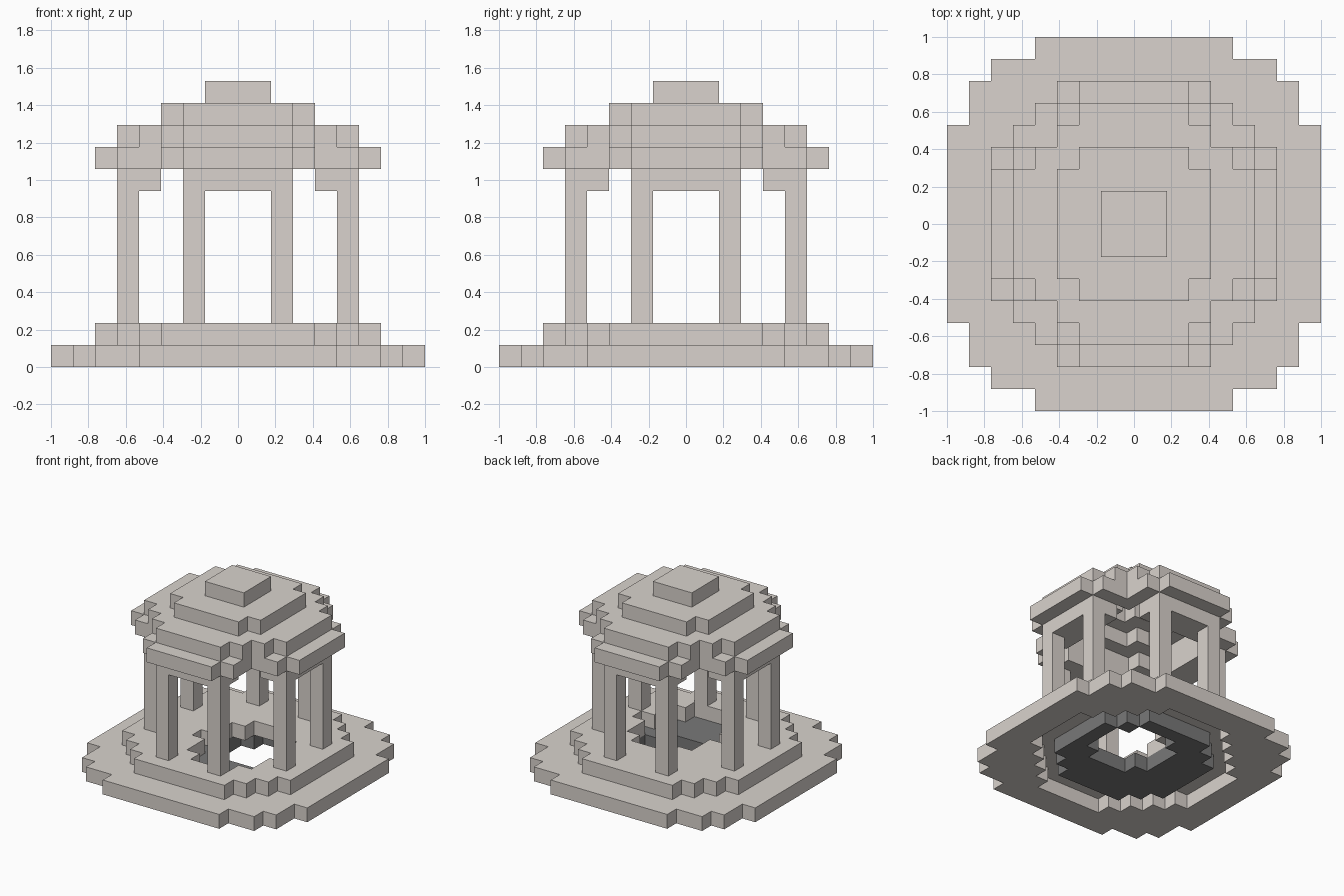
import bpy
import bmesh
from mathutils import Vector

if "Cube" in bpy.data.objects:
    bpy.data.objects.remove(bpy.data.objects["Cube"], do_unlink=True)

U = 2 / 17  # side of one stone block


def material(name, color):
    mat = bpy.data.materials.new(name)
    mat.use_nodes = True
    mat.diffuse_color = color
    mat.node_tree.nodes["Principled BSDF"].inputs["Base Color"].default_value = color
    return mat


pale = material("pale_stone", (0.695, 0.65, 0.61, 1))
dark = material("dark_stone", (0.19, 0.19, 0.19, 1))


def disc(widths, z, ox=0, oy=0):
    """Stepped round slab: half width in blocks for each row out from the middle."""
    n = len(widths) - 1
    return {(x + ox, y + oy, z) for y in range(-n, n + 1)
            for x in range(-widths[abs(y)], widths[abs(y)] + 1)}


def turned(cells):
    """Repeat blocks on all four sides."""
    out = set()
    for x, y, z in cells:
        out |= {(x, y, z), (-y, x, z), (-x, -y, z), (y, -x, z)}
    return out


parts = {}

# Round plinth in two steps, hollow underneath, with an off-centre gap in the floor
parts["lower_step"] = disc([8, 8, 8, 8, 8, 7, 7, 6, 4], 0) - disc([6, 6, 6, 5, 4, 3, 2], 0)
parts["upper_step"] = disc([6, 6, 6, 6, 5, 4, 3], 1) - disc([3, 2, 2, 1], 1, 1, -1)

# Dark sunken ring inside the plinth, open towards the back right
parts["sunken_ring"] = disc([4, 4, 4, 3, 2], 0) - disc([2, 2, 1], 0, 1, 1)

# Eight columns, in pairs on each side, joined by lintels
for name, x, y in (("front", 2, -5), ("right", 5, 2), ("back", -2, 5), ("left", -5, -2)):
    for tag, sign in (("a", 1), ("b", -1)):
        cx, cy = (x * sign, y) if abs(y) == 5 else (x, y * sign)
        parts[f"{name}_column_{tag}"] = {(cx, cy, z) for z in range(2, 9)}
columns = set().union(*[c for n, c in parts.items() if "column" in n])
parts["lintels"] = turned({(x, y, 8) for x in range(-2, 3) for y in (-5, -4)}) - columns

# Hollow stepped dome with notched corners
parts["eaves"] = disc([6, 6, 6, 5, 3, 3, 2], 9) - disc([3, 3, 3, 2], 9)
parts["dome_ring"] = disc([5, 5, 5, 4, 3, 2], 10) - disc([2, 2, 1], 10)
parts["dome_crown"] = disc([3, 3, 3, 2], 11) - disc([1, 0], 11)
parts["dome_cap"] = disc([1, 1], 12)

# Each direction with the two axes that span its block face
SIDES = []
for axis in range(3):
    for sign in (1, -1):
        n = Vector((0, 0, 0))
        n[axis] = sign
        a = Vector((0, 0, 0))
        a[(axis + 1) % 3] = 1
        SIDES.append((n, a, n.cross(a)))


def build(name, cells, solid, mat):
    """Make one object from the outward faces of its blocks."""
    bm = bmesh.new()
    for cell in cells:
        mid = Vector(cell)
        for n, a, b in SIDES:
            if tuple(int(v) for v in mid + n) in solid:
                continue
            ring = []
            for s, t in ((1, 1), (-1, 1), (-1, -1), (1, -1)):
                p = mid + (n + a * s + b * t) / 2
                p.z += 0.5
                ring.append(bm.verts.new(p * U))
            bm.faces.new(ring)
    bmesh.ops.remove_doubles(bm, verts=bm.verts, dist=0.0001)
    mesh = bpy.data.meshes.new(name)
    bm.to_mesh(mesh)
    bm.free()
    mesh.materials.append(mat)
    bpy.context.collection.objects.link(bpy.data.objects.new(name, mesh))


solid = set().union(*parts.values())
for part, cells in parts.items():
    build(part, cells, solid, dark if part == "sunken_ring" else pale)
